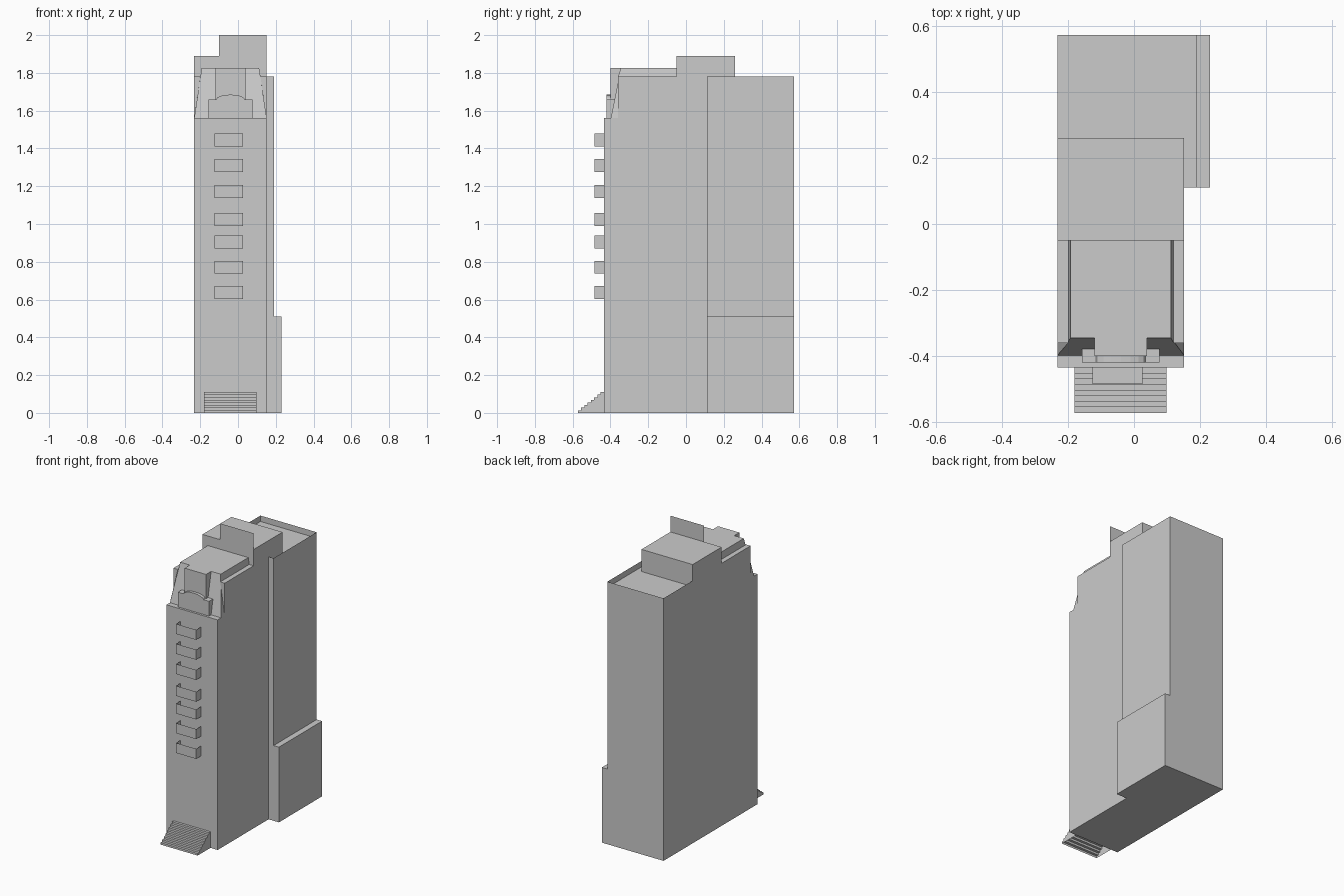
import bpy, bmesh, math

if "Cube" in bpy.data.objects:
    bpy.data.objects.remove(bpy.data.objects["Cube"])

CX = -0.04  # centre line of the facade


def build(name, faces):
    """Make one object from faces given as coordinate loops, welded together."""
    bm = bmesh.new()
    for f in faces:
        bm.faces.new([bm.verts.new(p) for p in f])
    bmesh.ops.remove_doubles(bm, verts=bm.verts, dist=0.0005)
    bmesh.ops.recalc_face_normals(bm, faces=bm.faces)
    me = bpy.data.meshes.new(name)
    bm.to_mesh(me)
    bm.free()
    ob = bpy.data.objects.new(name, me)
    bpy.context.collection.objects.link(ob)
    return ob


def prism(name, axis, pts, a, b, omit=()):
    """Extrude a profile along x (pts are y,z) or y (pts are x,z); omit lists open edges."""
    def at(p, t):
        return (t, p[0], p[1]) if axis == "x" else (p[0], t, p[1])
    n = len(pts)
    faces = [[at(p, a) for p in pts], [at(p, b) for p in pts]]
    for i in range(n):
        if i not in omit:
            p, q = pts[i], pts[(i + 1) % n]
            faces.append([at(p, a), at(q, a), at(q, b), at(p, b)])
    return build(name, faces)


def box(name, x, y, z, omit=""):
    """Box with open sides: F front, K back, L left, R right, B bottom, T top."""
    (x0, x1), (y0, y1), (z0, z1) = x, y, z
    sides = {
        "F": [(x0, y0, z0), (x1, y0, z0), (x1, y0, z1), (x0, y0, z1)],
        "K": [(x1, y1, z0), (x0, y1, z0), (x0, y1, z1), (x1, y1, z1)],
        "L": [(x0, y1, z0), (x0, y0, z0), (x0, y0, z1), (x0, y1, z1)],
        "R": [(x1, y0, z0), (x1, y1, z0), (x1, y1, z1), (x1, y0, z1)],
        "B": [(x0, y1, z0), (x1, y1, z0), (x1, y0, z0), (x0, y0, z0)],
        "T": [(x0, y0, z1), (x1, y0, z1), (x1, y1, z1), (x0, y1, z1)],
    }
    return build(name, [f for k, f in sides.items() if k not in omit])


def both(face):
    """A face and its mirror image across the facade centre line."""
    return [face, [(2 * CX - x, y, z) for x, y, z in reversed(face)]]


# Front block: open where the mansard and the rear block join it
prism("front_block", "x",
      [(-0.435, 0), (-0.435, 1.56), (-0.36, 1.56), (-0.36, 1.78), (0.11, 1.78), (0.11, 0)],
      -0.232, 0.152, omit=(2, 3, 4))

# Rear block with thin parapet walls around a sunken roof
box("rear_block", (-0.232, 0.19), (0.11, 0.572), (0, 1.78), omit="FT")
box("rear_front_return", (0.152, 0.19), (0.11, 0.12), (0, 1.78), omit="KLRBT")
box("rear_roof", (-0.232, 0.19), (0.11, 0.572), (1.7, 1.74), omit="FKLRB")

# Low annex along the right side
box("side_annex", (0.19, 0.23), (0.11, 0.572), (0, 0.51), omit="L")

# Mansard crown: sloped front, sloped sides, flat top, narrow side ledges
xb, xm, xt = 0.152, 0.119, 0.112
crown = [[(2 * CX - xb, -0.398, 1.56), (xb, -0.398, 1.56),
          (xt, -0.345, 1.825), (2 * CX - xt, -0.345, 1.825)],
         [(2 * CX - xt, -0.345, 1.825), (xt, -0.345, 1.825),
          (xt, -0.05, 1.825), (2 * CX - xt, -0.05, 1.825)]]
crown += both([(xb, -0.398, 1.56), (xb, -0.36, 1.56), (xm, -0.36, 1.78),
               (xm, -0.05, 1.78), (xt, -0.05, 1.825), (xt, -0.345, 1.825)])
crown += both([(xb, -0.36, 1.56), (xb, -0.36, 1.78), (xm, -0.36, 1.78)])
crown += both([(xm, -0.36, 1.78), (xb, -0.36, 1.78), (xb, -0.05, 1.78), (xm, -0.05, 1.78)])
build("mansard_crown", crown)

# Dormer and the arched gable in front of it
box("dormer", (-0.12, 0.04), (-0.4, -0.345), (1.56, 1.825), omit="KB")
arch = [(CX + 0.075 * math.cos(math.pi * i / 8),
         1.66 + 0.025 * math.sin(math.pi * i / 8)) for i in range(9)]
prism("arched_gable", "y",
      [(-0.157, 1.56), (0.077, 1.56), (0.077, 1.66)] + arch + [(-0.157, 1.66)],
      -0.42, -0.375, omit=(0,))

# Penthouse and the thin sign-like wall rising from its front
box("penthouse", (-0.232, 0.152), (-0.05, 0.26), (1.74, 1.89), omit="B")
box("screen_wall", (-0.1, 0.152), (-0.05, 0), (1.89, 2.0), omit="KLRBT")

# Seven open-topped balconies
for i, z in enumerate((0.603, 0.737, 0.87, 0.99, 1.138, 1.275, 1.41)):
    box(f"balcony_{i + 1}", (-0.125, 0.026), (-0.485, -0.435), (z, z + 0.068), omit="KT")

# Entrance stairs, open underneath and at the wall
N, RUN, RISE = 8, 0.137 / 8, 0.11 / 8
steps = []
for i in range(N):
    steps += [(-0.572 + i * RUN, i * RISE), (-0.572 + i * RUN, (i + 1) * RISE)]
steps += [(-0.435, N * RISE), (-0.435, 0)]
prism("entrance_stairs", "x", steps, -0.18, 0.098, omit=(2 * N, 2 * N + 1))
